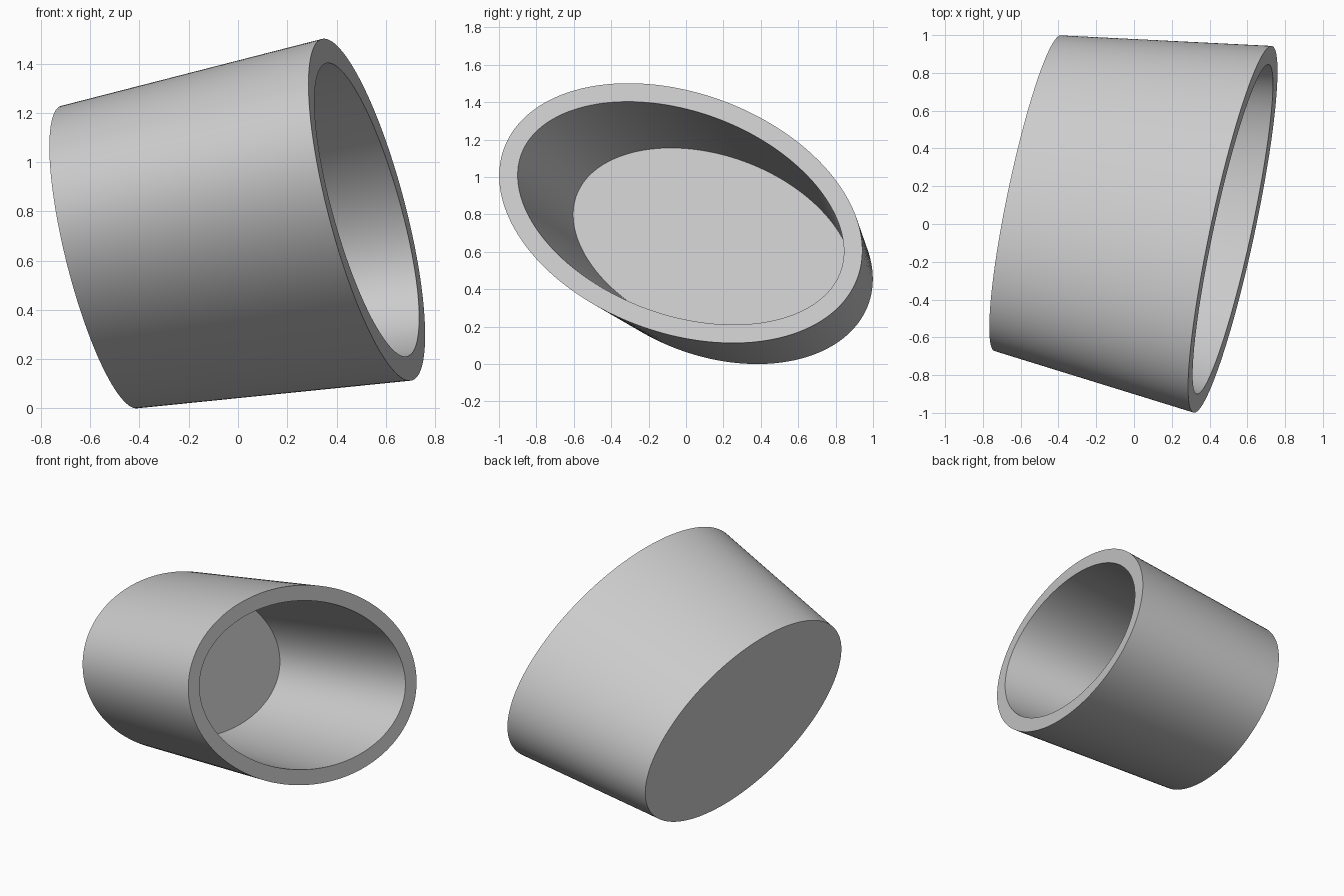
import bpy, bmesh
from math import sin, cos, pi, sqrt
from mathutils import Vector

if "Cube" in bpy.data.objects:
    bpy.data.objects.remove(bpy.data.objects["Cube"])

SEG = 160
WALL = 0.1

# Tilted axis of the cup and the long / short directions of its oval section
axis = Vector((0.970, -0.168, 0.175)).normalized()
long_dir = Vector((0.217, 0.912, -0.350))
long_dir = (long_dir - axis * long_dir.dot(axis)).normalized()
short_dir = axis.cross(long_dir)

base_c, base_r = Vector((-0.562, 0.163, 0.615)), (0.886, 0.577)
rim_c, rim_r = Vector((0.523, -0.028, 0.807)), (1.032, 0.645)


def oval_ring(bm, t, inset):
    """Oval at fraction t from base to rim, inset evenly by the wall thickness."""
    c = base_c.lerp(rim_c, t)
    a = base_r[0] + (rim_r[0] - base_r[0]) * t
    b = base_r[1] + (rim_r[1] - base_r[1]) * t
    ring = []
    for i in range(SEG):
        ct, st = cos(2 * pi * i / SEG), sin(2 * pi * i / SEG)
        n = sqrt((b * ct) ** 2 + (a * st) ** 2)
        x = a * ct - inset * b * ct / n
        y = b * st - inset * a * st / n
        ring.append(bm.verts.new(c + long_dir * x + short_dir * y))
    return ring


# Outer base, outer rim, inner rim, inner floor
bm = bmesh.new()
floor_t = WALL / (rim_c - base_c).length
rings = [oval_ring(bm, t, d) for t, d in
         ((0, 0), (1, 0), (1, WALL), (floor_t, WALL))]
for r0, r1 in zip(rings, rings[1:]):
    for i in range(SEG):
        j = (i + 1) % SEG
        bm.faces.new((r0[i], r0[j], r1[j], r1[i]))
bm.faces.new(rings[0][::-1])
bm.faces.new(rings[-1])
bmesh.ops.recalc_face_normals(bm, faces=bm.faces)

mesh = bpy.data.meshes.new("oval_cup")
bm.to_mesh(mesh)
bm.free()
cup = bpy.data.objects.new("oval_cup", mesh)
bpy.context.collection.objects.link(cup)

# Smooth walls with crisp rim and floor edges
bpy.context.view_layer.objects.active = cup
cup.select_set(True)
bpy.ops.object.shade_smooth_by_angle()
